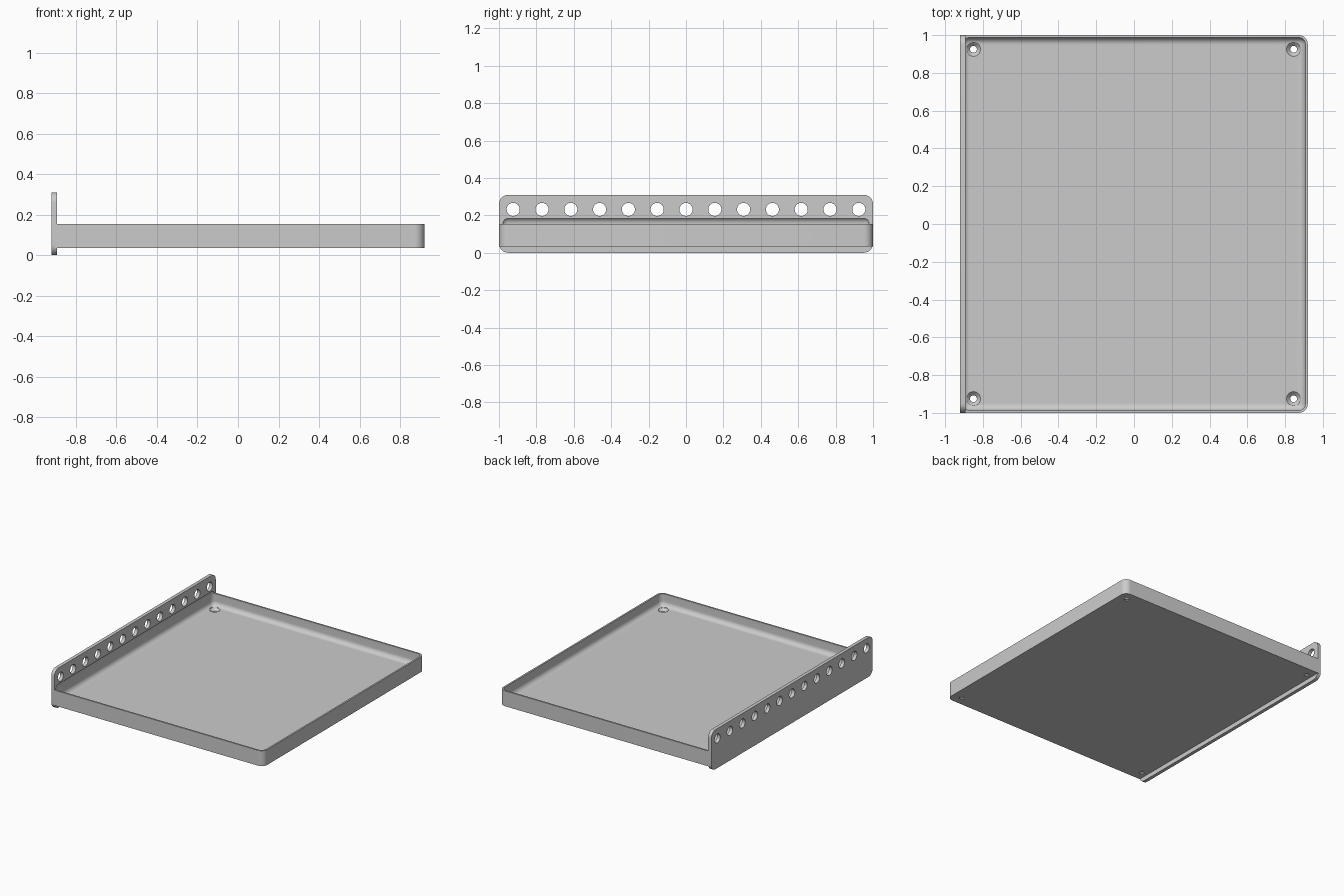
import bpy, bmesh, math
from mathutils import Matrix, Vector

if "Cube" in bpy.data.objects:
    bpy.data.objects.remove(bpy.data.objects["Cube"], do_unlink=True)

HALF_X, HALF_Y = 0.92, 1.0
PLATE_IN = -0.893            # inner face of the mounting plate
TRAY_Z, RIM_Z, FLOOR_Z = 0.035, 0.155, 0.062
PLATE_TOP = 0.31
WALL, FILLET = 0.013, 0.036


def add_object(name, bm):
    bmesh.ops.recalc_face_normals(bm, faces=bm.faces)
    mesh = bpy.data.meshes.new(name)
    bm.to_mesh(mesh)
    bm.free()
    obj = bpy.data.objects.new(name, mesh)
    bpy.context.collection.objects.link(obj)
    return obj


def box(bm, lo, hi):
    lo, hi = Vector(lo), Vector(hi)
    mat = Matrix.Translation((lo + hi) / 2) @ Matrix.Diagonal((*(hi - lo), 1))
    bmesh.ops.create_cube(bm, size=1, matrix=mat)


def rounded_box(name, lo, hi, radius, keep=lambda edge: True, segments=8):
    """Box whose chosen edges are rounded."""
    bm = bmesh.new()
    box(bm, lo, hi)
    bmesh.ops.bevel(bm, geom=[e for e in bm.edges if keep(e)], offset=radius,
                    segments=segments, profile=0.5, affect='EDGES')
    return add_object(name, bm)


def along(edge, axis):
    d = edge.verts[1].co - edge.verts[0].co
    return abs(d[axis]) > 0.99 * d.length


def cones(name, centres, r_low, r_high, depth, axis='Z'):
    """One cutter made of a cone or cylinder at each centre."""
    bm = bmesh.new()
    turn = Matrix.Rotation(math.pi / 2, 4, 'Y') if axis == 'X' else Matrix()
    for c in centres:
        bmesh.ops.create_cone(bm, cap_ends=True, segments=32, radius1=r_low,
                              radius2=r_high, depth=depth,
                              matrix=Matrix.Translation(c) @ turn)
    return add_object(name, bm)


# Tray block, rounded at its two free corners
shelf = rounded_box("tray_shelf", (PLATE_IN - 0.01, -HALF_Y, TRAY_Z),
                    (HALF_X, HALF_Y, RIM_Z), 0.048,
                    lambda e: along(e, 2) and e.verts[0].co.x > 0)

# Upright mounting plate with rounded corners
plate = rounded_box("mounting_plate", (-HALF_X, -HALF_Y, 0),
                    (PLATE_IN, HALF_Y, PLATE_TOP), 0.05, lambda e: along(e, 0))

# Filleted cavity, which also undercuts the plate slightly
cavity = rounded_box("cavity_cutter",
                     (-HALF_X + WALL, -HALF_Y + WALL, FLOOR_Z),
                     (HALF_X - WALL, HALF_Y - WALL, RIM_Z + FILLET), FILLET)

# Row of holes through the plate
row = [Vector((-HALF_X, 0.154 * i, 0.232)) for i in range(-6, 7)]
plate_holes = cones("plate_hole_cutter", row, 0.035, 0.035, 0.2, 'X')

# Countersunk screw holes at the floor corners
corners = [(x, y) for x in (-0.85, 0.845) for y in (-0.925, 0.925)]


def at(z):
    return [Vector((x, y, z)) for x, y in corners]


drill = cones("drill_cutter", at(0.04), 0.018, 0.018, 0.1)
sink = cones("sink_cutter", at(FLOOR_Z - 0.01), 0.018, 0.038, 0.02)
clearance = cones("clearance_cutter", at(FLOOR_Z + 0.0145), 0.038, 0.038, 0.03)

# Join the plate, then cut everything out
cutters = [plate, cavity, plate_holes, clearance, sink, drill]
for tool in cutters:
    mod = shelf.modifiers.new(tool.name, 'BOOLEAN')
    mod.operation = 'UNION' if tool is plate else 'DIFFERENCE'
    mod.solver = 'EXACT'
    mod.object = tool
    tool.hide_render = True

bpy.context.view_layer.update()
graph = bpy.context.evaluated_depsgraph_get()
mesh = bpy.data.meshes.new_from_object(shelf.evaluated_get(graph))
shelf.modifiers.clear()
shelf.data = mesh
for tool in cutters:
    bpy.data.objects.remove(tool, do_unlink=True)

# Plain grey material
grey = bpy.data.materials.new("grey")
grey.use_nodes = True
colour = (0.6, 0.6, 0.6, 1)
grey.diffuse_color = colour
grey.node_tree.nodes["Principled BSDF"].inputs["Base Color"].default_value = colour
mesh.materials.clear()
mesh.materials.append(grey)
for poly in mesh.polygons:
    poly.material_index = 0

bpy.ops.object.select_all(action='DESELECT')
shelf.select_set(True)
bpy.context.view_layer.objects.active = shelf
bpy.ops.object.shade_smooth_by_angle(angle=math.radians(30))
